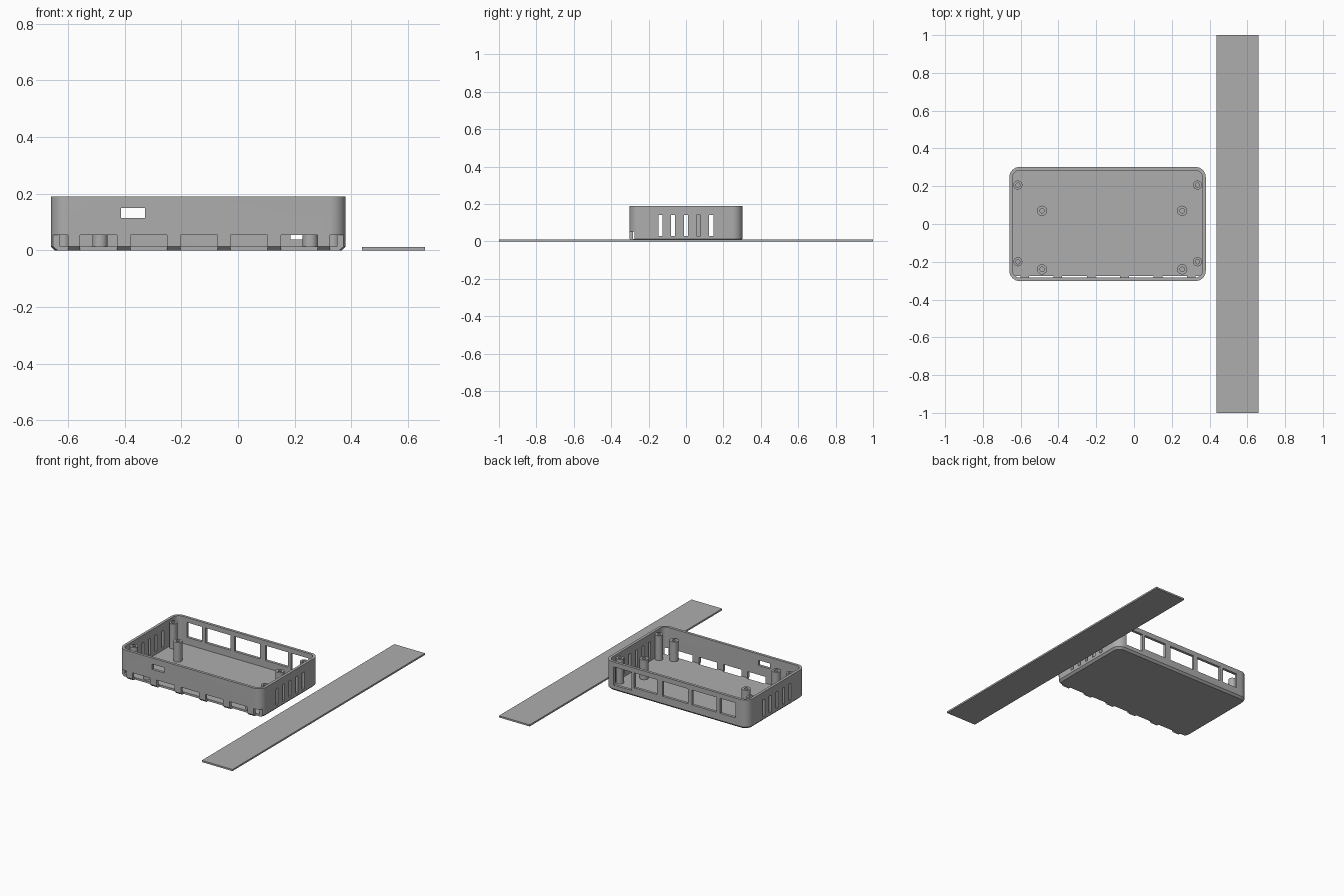
import bpy, bmesh, math

if "Cube" in bpy.data.objects:
    bpy.data.objects.remove(bpy.data.objects["Cube"])

gray = bpy.data.materials.new("plain gray")
gray.use_nodes = True
gray.diffuse_color = (0.42, 0.42, 0.42, 1)
gray.node_tree.nodes["Principled BSDF"].inputs["Base Color"].default_value = (0.42, 0.42, 0.42, 1)

X0, X1, Y, H = -0.66, 0.38, 0.302, 0.19
WALL, FLOOR = 0.018, 0.013


def make_object(name, bm):
    bmesh.ops.recalc_face_normals(bm, faces=bm.faces)
    mesh = bpy.data.meshes.new(name)
    bm.to_mesh(mesh)
    bm.free()
    mesh.materials.append(gray)
    obj = bpy.data.objects.new(name, mesh)
    bpy.context.collection.objects.link(obj)
    return obj


def add_box(bm, x0, x1, y0, y1, z0, z1):
    verts = bmesh.ops.create_cube(bm, size=1)["verts"]
    for v in verts:
        v.co = ((x0 + x1) / 2 + v.co.x * (x1 - x0),
                (y0 + y1) / 2 + v.co.y * (y1 - y0),
                (z0 + z1) / 2 + v.co.z * (z1 - z0))


def rounded_ring(bm, inset, z, radius=0.055, steps=8):
    """Rounded rectangle outline, moved inwards by inset."""
    r = radius - inset
    cx, hx, hy = (X0 + X1) / 2, (X1 - X0) / 2 - radius, Y - radius
    ring = []
    for k, (sx, sy) in enumerate(((1, 1), (-1, 1), (-1, -1), (1, -1))):
        for i in range(steps + 1):
            a = math.pi / 2 * (k + i / steps)
            ring.append(bm.verts.new((cx + sx * hx + r * math.cos(a),
                                      sy * hy + r * math.sin(a), z)))
    return ring


def loft(bm, rings, closed=False):
    pairs = list(zip(rings, rings[1:]))
    if closed:
        pairs.append((rings[-1], rings[0]))
    for a, b in pairs:
        for i in range(len(a)):
            j = (i + 1) % len(a)
            bm.faces.new((a[i], a[j], b[j], b[i]))


def smooth(obj):
    bpy.ops.object.select_all(action="DESELECT")
    obj.select_set(True)
    bpy.context.view_layer.objects.active = obj
    bpy.ops.object.shade_smooth_by_angle(angle=math.radians(30))


# Open tray with chamfered bottom edge
bm = bmesh.new()
rings = [rounded_ring(bm, i, z) for i, z in
         ((0.013, 0), (0, 0.013), (0, H), (WALL, H), (WALL, FLOOR))]
loft(bm, rings)
bm.faces.new(rings[0])
bm.faces.new(rings[-1])
tray = make_object("case_tray", bm)

# Openings through the walls
bm = bmesh.new()
slots = [(X0 - 0.02, -0.60), (0.325, X1 + 0.02)]
slots += [(-0.557 + 0.177 * i, -0.427 + 0.177 * i) for i in range(5)]
for a, b in slots:                                   # bottom slots of the front
    add_box(bm, a, b, -0.35, -0.275, -0.02, 0.054)
add_box(bm, -0.413, -0.328, -0.35, -0.26, 0.115, 0.15)   # front port
for a, b, low in ((-0.57, -0.46, 0.06), (-0.435, -0.255, 0.06),
                  (-0.225, -0.04, 0.06), (0, 0.165, 0.06), (0.185, 0.315, 0.038)):
    add_box(bm, a, b, 0.26, 0.35, low, 0.158)        # back ports
for i in range(5):                                   # side vents
    y = -0.137 + 0.068 * i
    for x in (X0, X1):
        add_box(bm, x - 0.04, x + 0.04, y - 0.011, y + 0.011, 0.03, 0.14)
cutter = make_object("opening_cutter", bm)
cutter.hide_render = True

cut = tray.modifiers.new("openings", "BOOLEAN")
cut.operation, cut.solver, cut.object = "DIFFERENCE", "EXACT", cutter
bpy.context.view_layer.objects.active = tray
bpy.ops.object.modifier_apply(modifier=cut.name)
bpy.data.objects.remove(cutter)
smooth(tray)


def standoff(name, x, y, r, bore, top):
    """Hollow screw post rising from the floor."""
    bm = bmesh.new()
    profile = ((r, FLOOR - 0.003), (r, top), (bore, top), (bore, FLOOR + 0.002))
    n = 24
    rings = [[bm.verts.new((x + q * math.cos(math.tau * i / n),
                            y + q * math.sin(math.tau * i / n), z)) for i in range(n)]
             for q, z in profile]
    loft(bm, rings)
    bm.faces.new(rings[0])
    bm.faces.new(rings[-1])
    smooth(make_object(name, bm))


# Tall lid posts in the corners, shorter board posts inside
for side, xc, xb in (("right", -0.615, -0.487), ("left", 0.336, 0.255)):
    for end, yc, yb in (("front", -0.2, -0.24), ("back", 0.206, 0.07)):
        standoff(f"lid_post_{end}_{side}", xc, yc, 0.024, 0.011, 0.176)
        standoff(f"board_post_{end}_{side}", xb, yb, 0.027, 0.012, 0.142)

# Long flat strip beside the tray
bm = bmesh.new()
add_box(bm, 0.437, 0.66, -1, 1, 0, 0.011)
make_object("flat_strip", bm)
